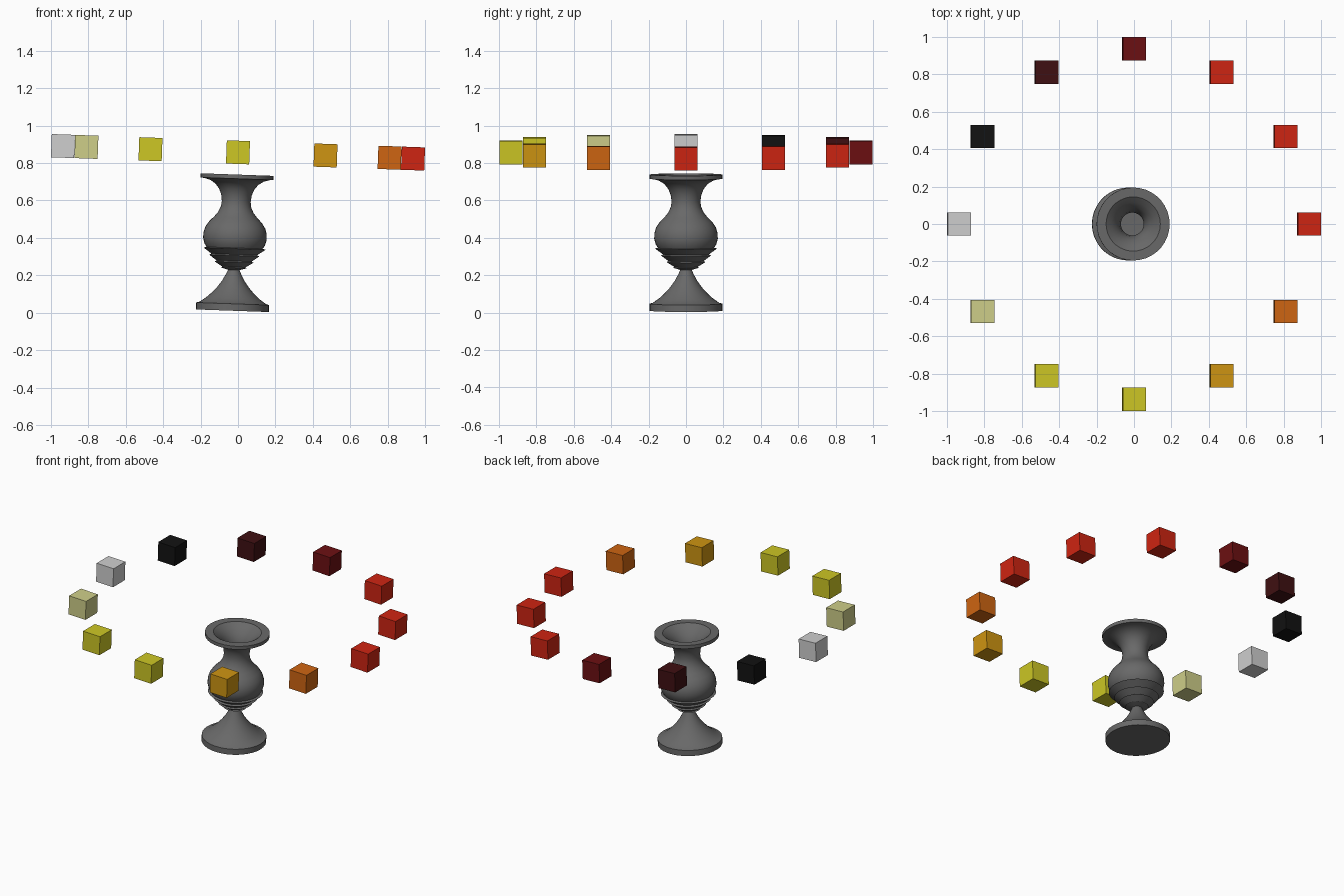
import bpy
import bmesh
import math
from mathutils import Matrix, Vector

if "Cube" in bpy.data.objects:
    bpy.data.objects.remove(bpy.data.objects["Cube"], do_unlink=True)

# The whole arrangement leans slightly towards +x around the ring centre
RING_HEIGHT = 0.857
RING_RADIUS = 0.936
CUBE_SIZE = 0.124
LEAN = Matrix.Translation((0, 0, RING_HEIGHT)) @ Matrix.Rotation(math.radians(2.05), 4, 'Y')


def material(name, color):
    mat = bpy.data.materials.new(name)
    mat.use_nodes = True
    rgba = (*color, 1)
    mat.diffuse_color = rgba
    mat.node_tree.nodes["Principled BSDF"].inputs["Base Color"].default_value = rgba
    return mat


def finish(bm, name, mat):
    bmesh.ops.recalc_face_normals(bm, faces=bm.faces)
    mesh = bpy.data.meshes.new(name)
    bm.to_mesh(mesh)
    bm.free()
    mesh.materials.append(mat)
    obj = bpy.data.objects.new(name, mesh)
    bpy.context.collection.objects.link(obj)
    return obj


def lathe(name, profile, mat, steps=36):
    bm = bmesh.new()
    verts = [bm.verts.new((r, 0, z)) for r, z in profile]
    edges = [bm.edges.new(pair) for pair in zip(verts, verts[1:])]
    bmesh.ops.spin(bm, geom=verts + edges, cent=(0, 0, 0), axis=(0, 0, 1),
                   angle=math.tau, steps=steps, use_duplicate=False)
    bmesh.ops.remove_doubles(bm, verts=bm.verts, dist=0.0005)
    obj = finish(bm, name, mat)
    bpy.ops.object.select_all(action='DESELECT')
    bpy.context.view_layer.objects.active = obj
    obj.select_set(True)
    bpy.ops.object.shade_smooth_by_angle(angle=math.radians(30))
    return obj


# Vase: foot, stem, stepped collar, bulb, neck, rim and hollow inside
foot = [(0, 0.01), (0.195, 0.01), (0.195, 0.047), (0.178, 0.052)]
stem = [(0.145, 0.075), (0.115, 0.102), (0.085, 0.135), (0.06, 0.17),
        (0.041, 0.205), (0.031, 0.228)]
collar = [(0.07, 0.24), (0.062, 0.244), (0.104, 0.27), (0.094, 0.276),
          (0.134, 0.305), (0.122, 0.311), (0.166, 0.342), (0.15, 0.346)]
bulb = [(0.162, 0.365), (0.17, 0.395), (0.169, 0.425), (0.16, 0.455),
        (0.14, 0.485), (0.115, 0.51), (0.095, 0.535)]
neck = [(0.081, 0.565), (0.077, 0.595), (0.082, 0.63), (0.094, 0.66),
        (0.115, 0.687), (0.145, 0.706), (0.175, 0.714)]
rim = [(0.195, 0.716), (0.195, 0.738), (0.145, 0.738)]
inside = [(0.115, 0.715), (0.088, 0.685), (0.07, 0.65), (0.061, 0.6), (0.066, 0.56),
          (0.1, 0.505), (0.14, 0.46), (0.152, 0.41), (0.135, 0.365), (0, 0.355)]
vase = lathe("vase", foot + stem + collar + bulb + neck + rim + inside,
             material("stone grey", (0.14, 0.14, 0.14)))
vase.matrix_world = LEAN @ Matrix.Translation((0, 0, -RING_HEIGHT))

# Ring of floating cubes, counter-clockwise from +x
red = material("red", (0.62, 0.018, 0.006))
yellow = material("yellow", (0.61, 0.57, 0.018))
ring_colors = [
    red, red, red,
    material("dark red", (0.15, 0.005, 0.006)),
    material("blackish red", (0.05, 0.005, 0.006)),
    material("black", (0.006, 0.006, 0.006)),
    material("silver grey", (0.62, 0.62, 0.62)),
    material("pale yellow", (0.62, 0.62, 0.25)),
    yellow, yellow,
    material("amber", (0.62, 0.3, 0.006)),
    material("orange", (0.62, 0.13, 0.006)),
]
for i, mat in enumerate(ring_colors):
    angle = math.tau * i / len(ring_colors)
    bm = bmesh.new()
    bmesh.ops.create_cube(bm, size=CUBE_SIZE)
    cube = finish(bm, f"ring_cube_{i + 1}", mat)
    spot = Vector((math.cos(angle), math.sin(angle), 0)) * RING_RADIUS
    cube.matrix_world = LEAN @ Matrix.Translation(spot)
